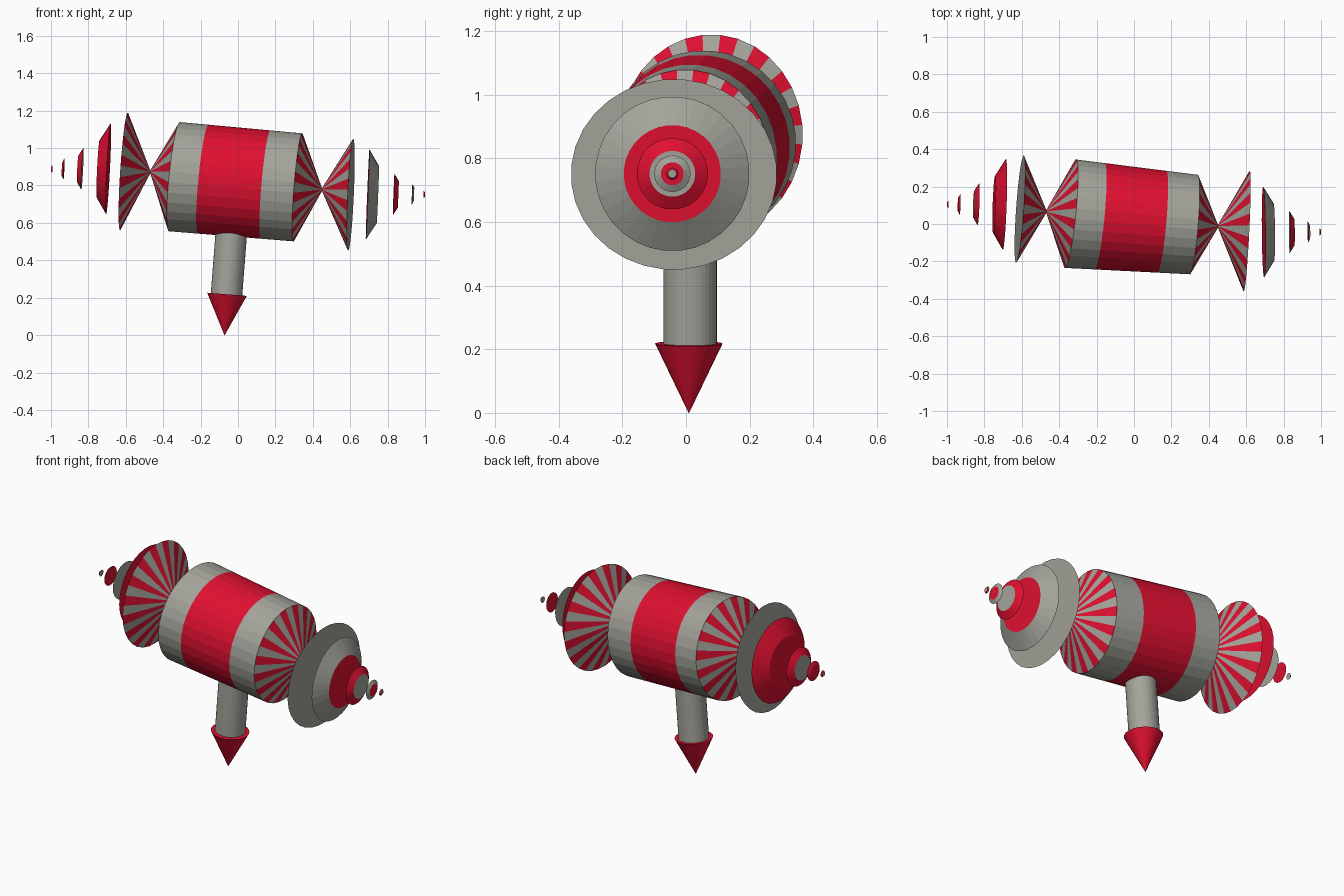
import bpy, bmesh, math
from mathutils import Vector

cube = bpy.data.objects.get("Cube")
if cube:
    bpy.data.objects.remove(cube, do_unlink=True)

SIDES = 32
GREY, RED = 0, 1


def material(name, colour):
    mat = bpy.data.materials.new(name)
    mat.use_nodes = True
    mat.diffuse_color = colour
    mat.node_tree.nodes["Principled BSDF"].inputs["Base Color"].default_value = colour
    return mat


MATERIALS = [material("warm grey", (0.37, 0.37, 0.33, 1)),
             material("crimson red", (0.74, 0.005, 0.03, 1))]


def ring_x(centre, ry, rz=None, lean=(0, 0)):
    """Ellipse facing along x, leaning with y and z."""
    points = []
    for i in range(SIDES):
        a = math.tau * (i + 0.5) / SIDES
        y, z = ry * math.sin(a), (rz or ry) * math.cos(a)
        points.append(Vector(centre) + Vector((lean[0] * y + lean[1] * z, y, z)))
    return points


def ring_z(centre, r, lean):
    """Circle facing along z, leaning with x."""
    points = []
    for i in range(SIDES):
        a = math.tau * i / SIDES
        x, y = r * math.cos(a), r * math.sin(a)
        points.append(Vector(centre) + Vector((x, y, lean * x)))
    return points


def loft(name, rings, paint, end_colour=None):
    """Skin the rings; paint(band, side) picks the colour of each face."""
    bm = bmesh.new()
    rows = [[bm.verts.new(p) for p in ring] for ring in rings]
    for b in range(len(rows) - 1):
        for i in range(SIDES):
            j = (i + 1) % SIDES
            face = bm.faces.new((rows[b][i], rows[b][j], rows[b + 1][j], rows[b + 1][i]))
            face.material_index = paint(b, i)
    if end_colour is not None:
        for row in (rows[0], rows[-1]):
            bm.faces.new(row).material_index = end_colour
    bmesh.ops.recalc_face_normals(bm, faces=bm.faces)
    mesh = bpy.data.meshes.new(name)
    bm.to_mesh(mesh)
    bm.free()
    for mat in MATERIALS:
        mesh.materials.append(mat)
    obj = bpy.data.objects.new(name, mesh)
    bpy.context.collection.objects.link(obj)
    return obj


# Drum: grey with a red middle band
left_end = dict(c=Vector((-0.34, 0.055, 0.847)), ry=0.291, rz=0.293, lean=0.1)
right_end = dict(c=Vector((0.32, -0.003, 0.79)), ry=0.267, rz=0.29, lean=0.08)


def drum_ring(t):
    c, ry, rz, lean = (left_end[k] * (1 - t) + right_end[k] * t
                       for k in ("c", "ry", "rz", "lean"))
    return ring_x(c, ry, rz, (lean, lean))


loft("drum", [drum_ring(t) for t in (0, 0.235, 0.74, 1)],
     lambda band, side: RED if band == 1 else GREY, GREY)


# Striped hourglass at each end of the drum
def hourglass(name, start, waist, disc):
    loft(name, [start, ring_x(waist, 0.008), disc],
         lambda band, side: RED if side % 2 == 0 else GREY, GREY)


hourglass("left_hourglass", drum_ring(1), (0.449, -0.012, 0.778),
          ring_x((0.603, -0.038, 0.75), 0.324, 0.30, (0.05, 0.045)))
hourglass("right_hourglass", drum_ring(0), (-0.469, 0.067, 0.873),
          ring_x((-0.61, 0.08, 0.875), 0.287, 0.315, (0.07, 0.065)))

# Floating tapered caps: inner distance, outer distance, inner and outer radius
CAPS = [(0.693, 0.748, 0.243, 0.153),
        (0.832, 0.857, 0.112, 0.072),
        (0.93, 0.941, 0.057, 0.036),
        (0.992, 0.999, 0.019, 0.013)]


def cap_row(name, direction, y, z, lean, side_colours):
    for n, (near, far, big, small) in enumerate(CAPS):
        rings = [ring_x((direction * near, y, z), big, None, lean),
                 ring_x((direction * far, y, z), small, None, lean)]
        colour = side_colours[n]
        loft(f"{name}_{n + 1}", rings, lambda band, side: colour,
             RED if n % 2 == 0 else GREY)


cap_row("left_cap", 1, -0.043, 0.752, (-0.01, 0.04), (GREY, RED, GREY, RED))
cap_row("right_cap", -1, 0.105, 0.889, (0.035, 0.05), (RED, RED, RED, RED))

# Stem and pointed foot
loft("stem", [ring_z((-0.03, 0.013, 0.62), 0.084, -0.08),
              ring_z((-0.062, 0.013, 0.21), 0.084, -0.08)],
     lambda band, side: GREY, GREY)
loft("pointed_foot", [ring_z((-0.059, 0.009, 0.218), 0.106, -0.08),
                      ring_z((-0.072, 0.009, 0), 0.001, 0)],
     lambda band, side: RED, RED)
